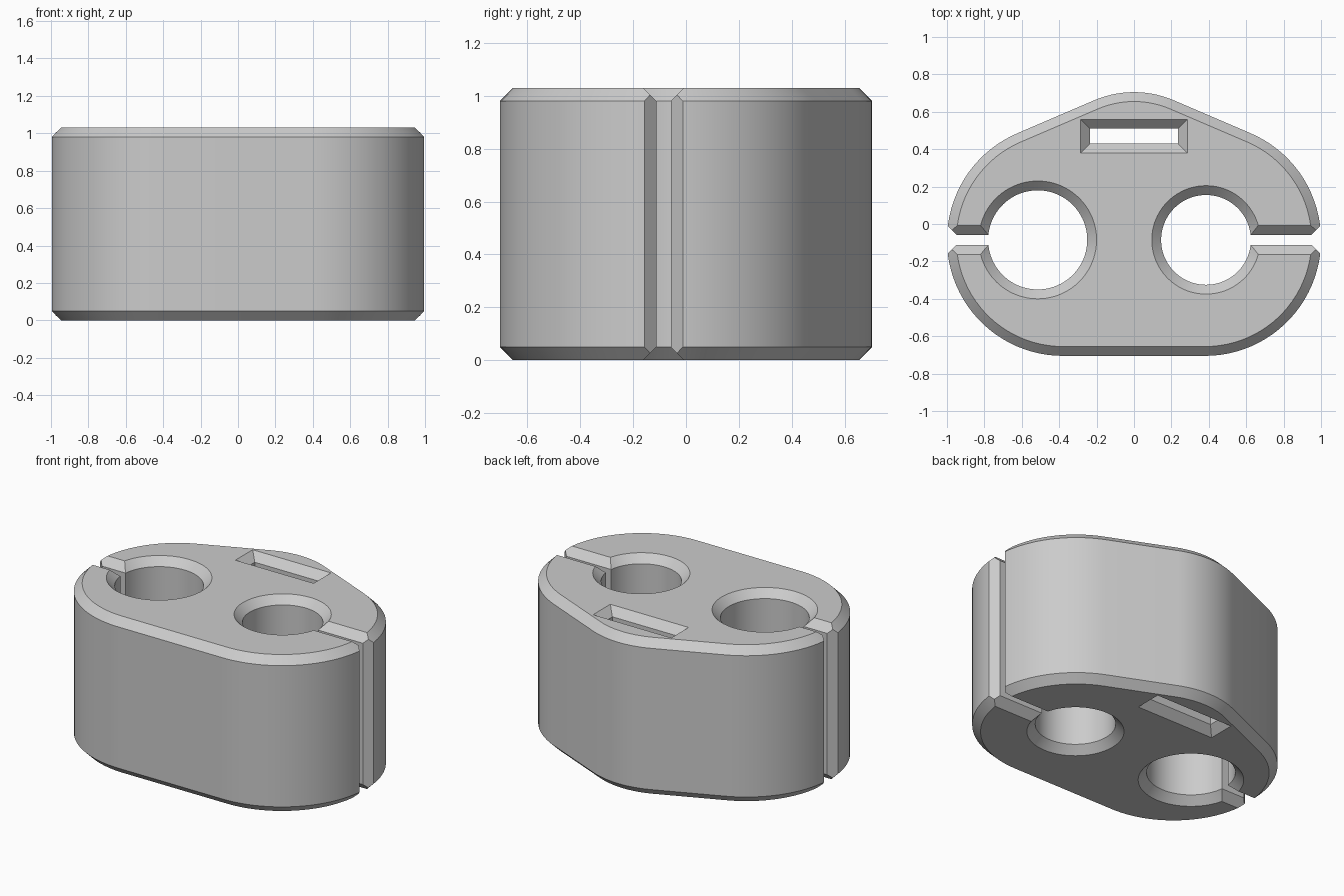
import bpy
import bmesh
from math import cos, sin, radians

if "Cube" in bpy.data.objects:
    bpy.data.objects.remove(bpy.data.objects["Cube"])

HEIGHT = 1.03
CHAMFER = 0.05
MID_Y = -0.085  # line through both holes and both slots

grey = bpy.data.materials.new("light grey")
grey.use_nodes = True
color = (0.6, 0.6, 0.6, 1)
grey.diffuse_color = color
grey.node_tree.nodes["Principled BSDF"].inputs["Base Color"].default_value = color


def arc(cx, cy, r, start, end, steps):
    angles = [radians(start + (end - start) * i / steps) for i in range(steps + 1)]
    return [(cx + r * cos(a), cy + r * sin(a)) for a in angles]


def loft(name, levels):
    """Closed solid through matching outlines, given as (z, points) from the bottom up."""
    bm = bmesh.new()
    rings = [[bm.verts.new((x, y, z)) for x, y in pts] for z, pts in levels]
    n = len(rings[0])
    bm.faces.new(rings[0][::-1])
    bm.faces.new(rings[-1])
    for low, high in zip(rings, rings[1:]):
        for i in range(n):
            j = (i + 1) % n
            bm.faces.new((low[i], low[j], high[j], high[i]))
    bmesh.ops.recalc_face_normals(bm, faces=bm.faces)
    mesh = bpy.data.meshes.new(name)
    bm.to_mesh(mesh)
    bm.free()
    mesh.materials.append(grey)
    obj = bpy.data.objects.new(name, mesh)
    bpy.context.collection.objects.link(obj)
    return obj


def body_outline(inset):
    r = 0.62 - inset
    return (arc(0.38, MID_Y, r, -90, 67, 40)
            + arc(0, 0.165, 0.54 - inset, 67, 113, 14)
            + arc(-0.38, MID_Y, r, 113, 270, 40))


def rectangle(x0, x1, y0, y1):
    return [(x0, y0), (x1, y0), (x1, y1), (x0, y1)]


def flared_cutter(name, outline):
    """Through cutter whose outline(grow) widens past both ends to bevel the rims."""
    c = CHAMFER
    return loft(name, [(-c, outline(2 * c)), (c, outline(0)),
                       (HEIGHT - c, outline(0)), (HEIGHT + c, outline(2 * c))])


# Chamfered block
body = loft("clip_body", [(0, body_outline(CHAMFER)), (CHAMFER, body_outline(0)),
                          (HEIGHT - CHAMFER, body_outline(0)), (HEIGHT, body_outline(CHAMFER))])

# Rectangular strap opening
cutters = [flared_cutter("strap_cutter", lambda g: rectangle(
    -0.235 - g, 0.235 + g, 0.43 - g, 0.51 + g))]

# Round holes, each opened to the side by a slot with a flared mouth
for label, side, cx, radius in (("right", -1, -0.515, 0.265), ("left", 1, 0.385, 0.24)):
    cutters.append(flared_cutter(label + "_hole_cutter", lambda g: arc(
        cx, MID_Y, radius + g, 2, 358, 89)))
    x0, x1 = sorted((cx, side * 1.2))
    cutters.append(flared_cutter(label + "_slot_cutter", lambda g: rectangle(
        x0, x1, MID_Y - 0.0275 - g, MID_Y + 0.0275 + g)))
    mouth = [(side * 0.935, MID_Y - 0.0125), (side * 1.08, MID_Y - 0.1575),
             (side * 1.08, MID_Y + 0.1575), (side * 0.935, MID_Y + 0.0125)]
    cutters.append(loft(label + "_mouth_cutter", [(-0.2, mouth), (HEIGHT + 0.2, mouth)]))

# Cut the openings, then drop the cutters
bpy.ops.object.select_all(action="DESELECT")
bpy.context.view_layer.objects.active = body
body.select_set(True)
for cutter in cutters:
    cutter.hide_render = True
    mod = body.modifiers.new(cutter.name, "BOOLEAN")
    mod.operation = "DIFFERENCE"
    mod.solver = "EXACT"
    mod.object = cutter
    bpy.ops.object.modifier_apply(modifier=mod.name)
for cutter in cutters:
    bpy.data.objects.remove(cutter)

bpy.ops.object.shade_smooth_by_angle(angle=radians(25))
